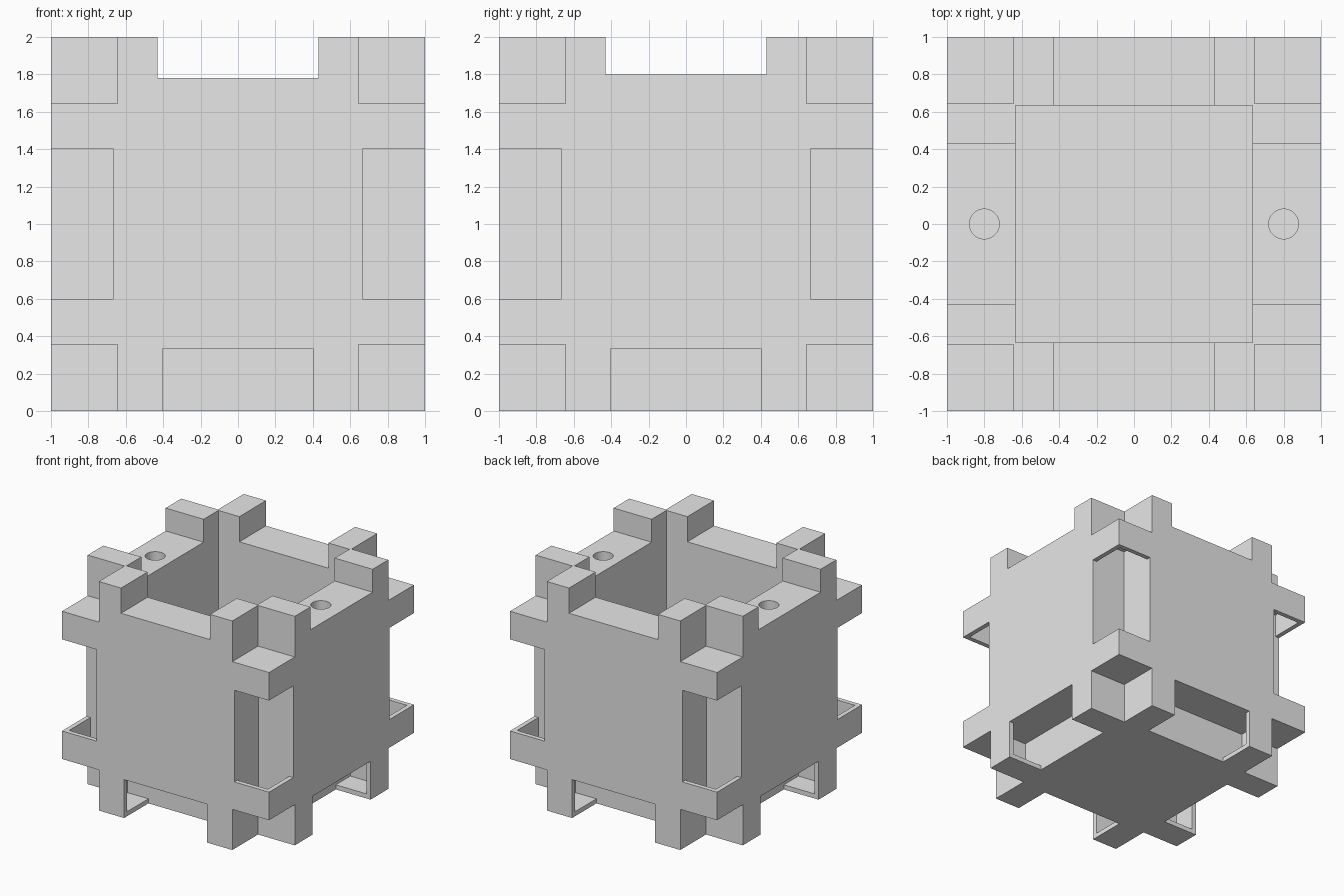
import bpy
import bmesh
from mathutils import Matrix, Vector

old = bpy.data.objects.get("Cube")
if old:
    bpy.data.objects.remove(old, do_unlink=True)

grey = bpy.data.materials.new("light_grey")
grey.use_nodes = True
grey.diffuse_color = (0.8, 0.8, 0.8, 1)
grey.node_tree.nodes["Principled BSDF"].inputs["Base Color"].default_value = (0.8, 0.8, 0.8, 1)


def add_object(name, bm):
    mesh = bpy.data.meshes.new(name)
    bmesh.ops.recalc_face_normals(bm, faces=bm.faces)
    bm.to_mesh(mesh)
    bm.free()
    mesh.materials.append(grey)
    obj = bpy.data.objects.new(name, mesh)
    bpy.context.collection.objects.link(obj)
    return obj


def box(name, a, b):
    """Box between two opposite corners."""
    a, b = Vector(a), Vector(b)
    bm = bmesh.new()
    bmesh.ops.create_cube(bm, size=1)
    bmesh.ops.scale(bm, vec=[abs(d) for d in b - a], verts=bm.verts)
    bmesh.ops.translate(bm, vec=(a + b) / 2, verts=bm.verts)
    return add_object(name, bm)


def cut(cutter):
    """Subtract a cutter from the body, then discard the cutter."""
    cutter.hide_render = True
    mod = body.modifiers.new("cut", 'BOOLEAN')
    mod.operation = 'DIFFERENCE'
    mod.solver = 'EXACT'
    mod.object = cutter
    bpy.context.view_layer.objects.active = body
    bpy.ops.object.modifier_apply(modifier=mod.name)
    bpy.data.objects.remove(cutter, do_unlink=True)


OUT = 1.2        # cutters reach past the outer faces
CORNER = 0.645   # inner limit of the corner notches
NOTCH = 0.665    # inner limit of the edge notches
LIP = 0.96       # outer limit of the pockets

body = box("cube_box", (-1, -1, 0), (1, 1, 2))

# Open cavity
cut(box("cavity", (-0.633, -0.633, 0.37), (0.633, 0.633, 2.2)))

# Upper rim slots
cut(box("front_back_slot", (-0.43, -OUT, 1.78), (0.43, OUT, 2.2)))
cut(box("side_slot", (-OUT, -0.43, 1.8), (OUT, 0.43, 2.2)))

for sx in (-1, 1):
    # Round hole in each side wall
    bm = bmesh.new()
    bmesh.ops.create_cone(bm, cap_ends=True, segments=32, radius1=0.08, radius2=0.08,
                          depth=0.6, matrix=Matrix.Translation((sx * 0.8, 0, 1.8)))
    cut(add_object("hole", bm))
    for sy in (-1, 1):
        # Corner notches, bottom and top
        for z, far in ((1 - CORNER, -0.2), (1 + CORNER, 2.2)):
            cut(box("corner", (sx * CORNER, sy * CORNER, z), (sx * OUT, sy * OUT, far)))
        # Upright edge notch with a pocket at each end
        cut(box("edge_pocket", (sx * NOTCH, sy * NOTCH, 0.4), (sx * LIP, sy * LIP, 1.6)))
        cut(box("edge_notch", (sx * NOTCH, sy * NOTCH, 0.6), (sx * OUT, sy * OUT, 1.4)))

# Bottom edge notches with a pocket at each end
for s in (-1, 1):
    for swap in (False, True):
        def place(along, across, z):
            return (across, along, z) if swap else (along, across, z)
        top = 1 - NOTCH
        cut(box("base_pocket", place(-0.6, s * NOTCH, 1 - LIP), place(0.6, s * LIP, top)))
        cut(box("base_notch", place(-0.4, s * NOTCH, -0.2), place(0.4, s * OUT, top)))

# Flat faces throughout
for face in body.data.polygons:
    face.use_smooth = False
